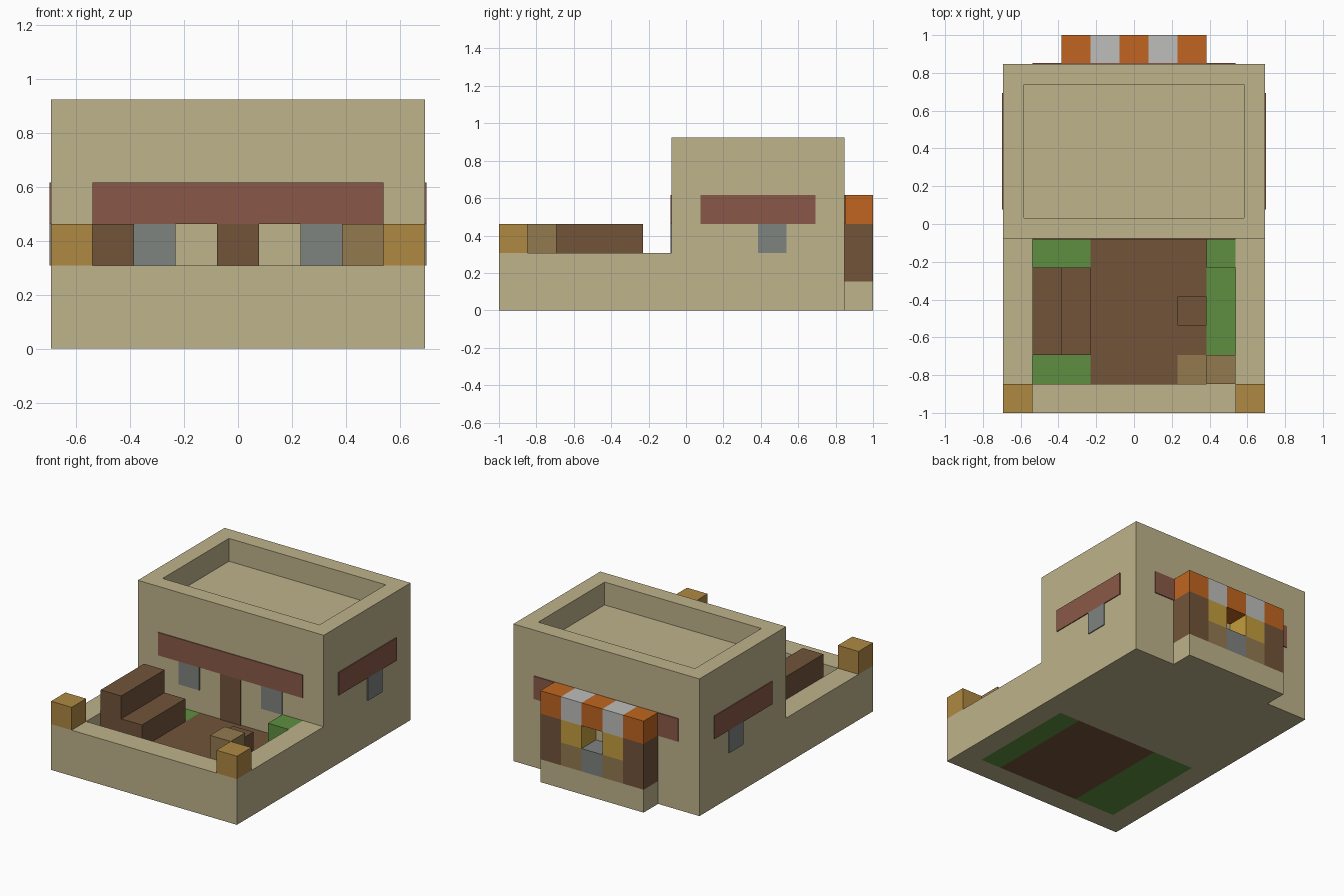
import bpy, bmesh
from mathutils import Vector

cube = bpy.data.objects.get("Cube")
if cube:
    bpy.data.objects.remove(cube, do_unlink=True)

U = 2 / 13          # one block
THIN = 0.04         # plate thickness in blocks


def linear(c):
    c /= 255
    return c / 12.92 if c <= 0.04045 else ((c + 0.055) / 1.055) ** 2.4


def material(name, code):
    rgba = [linear(c) for c in bytes.fromhex(code)] + [1]
    mat = bpy.data.materials.new(name)
    mat.use_nodes = True
    mat.diffuse_color = rgba
    bsdf = mat.node_tree.nodes["Principled BSDF"]
    bsdf.inputs["Base Color"].default_value = rgba
    bsdf.inputs["Roughness"].default_value = 0.9
    return mat


SAND = material("sandstone", "beb38b")
WOOD = material("dark wood", "72543a")
GRASS = material("grass green", "5e8f40")
BRICK = material("brick red", "8a5948")
GREY = material("stone grey", "7f8380")
TAN = material("tan wood", "937a50")
LAMP = material("lamp gold", "af8842")
ORANGE = material("awning orange", "c06520")
WHITE = material("awning white", "bdbdbc")
YELLOW = material("goods yellow", "c49e3e")


def place(x, y, z):
    """Block coordinates, counted from the front right bottom corner."""
    return Vector(((x - 4.5) * U, (y - 6.5) * U, z * U))


def finish(name, bm, mat):
    bmesh.ops.recalc_face_normals(bm, faces=bm.faces)
    mesh = bpy.data.meshes.new(name)
    bm.to_mesh(mesh)
    bm.free()
    mesh.materials.append(mat)
    obj = bpy.data.objects.new(name, mesh)
    bpy.context.collection.objects.link(obj)
    return obj


def prism(name, outline, z0, z1, mat, recess=False):
    bm = bmesh.new()
    base = bm.faces.new([bm.verts.new(place(x, y, z0)) for x, y in outline])
    out = bmesh.ops.extrude_face_region(bm, geom=[base], use_keep_orig=True)
    top = [v for v in out["geom"] if isinstance(v, bmesh.types.BMVert)]
    bmesh.ops.translate(bm, verts=top, vec=(0, 0, (z1 - z0) * U))
    if recess:
        bmesh.ops.recalc_face_normals(bm, faces=bm.faces)
        lid = max(bm.faces, key=lambda f: f.calc_center_median().z)
        bmesh.ops.inset_individual(bm, faces=[lid], thickness=U)
        lid = bmesh.ops.extrude_discrete_faces(bm, faces=[lid])["faces"][0]
        bmesh.ops.translate(bm, verts=lid.verts[:], vec=(0, 0, -U))
    return finish(name, bm, mat)


def box(name, x, y, z, mat, recess=False):
    """Box from three (start, end) ranges in blocks."""
    outline = [(x[0], y[0]), (x[1], y[0]), (x[1], y[1]), (x[0], y[1])]
    return prism(name, outline, *z, mat, recess)


# House with sunken roof, and the U-shaped yard wall
box("house", (0, 9), (6, 12), (0, 6), SAND, recess=True)
prism("yard_wall", [(0, 0), (9, 0), (9, 6), (8, 6), (8, 1), (1, 1), (1, 6), (0, 6)],
      0, 2, SAND)

# Yard floor
box("right_lawn", (1, 3), (1, 6), (0, 1), GRASS)
box("yard_path", (3, 7), (1, 6), (0, 1), WOOD)
box("left_lawn", (7, 8), (1, 6), (0, 1), GRASS)
box("hedge", (7, 8), (5, 6), (1, 2), GRASS)

# Yard furniture
box("bench_back", (1, 2), (2, 5), (1, 3), WOOD)
box("bench_seat", (2, 3), (2, 5), (1, 2), WOOD)
box("stool", (6, 7), (3, 4), (1, 2), WOOD)
box("corner_post", (7, 8), (1, 2), (1, 3), TAN)
box("post_mat", (6, 7), (1, 2), (1, 1 + THIN), TAN)
for side, x in (("right", 0), ("left", 8)):
    box(side + "_lamp", (x, x + 1), (0, 1), (2, 3), LAMP)

# Bands, windows and door as thin plates on the house walls
for side, y in (("front", (6 - THIN, 6)), ("back", (12, 12 + THIN))):
    box(side + "_band", (1, 8), y, (3, 4), BRICK)
for side, x in (("right", (-THIN, 0)), ("left", (9, 9 + THIN))):
    box(side + "_band", x, (7, 11), (3, 4), BRICK)
    box(side + "_side_window", x, (9, 10), (2, 3), GREY)
for side, x in (("right", 2), ("left", 6)):
    box(side + "_front_window", (x, x + 1), (6 - THIN, 6), (2, 3), GREY)
box("door", (4, 5), (6 - THIN, 6), (1, 3), WOOD)

# Market stall on the back wall
BACK = (12, 13)
box("stall_base", (2, 7), BACK, (0, 1), SAND)
for i in range(5):
    box(f"awning_stripe_{i}", (2 + i, 3 + i), BACK, (3, 4), WHITE if i % 2 else ORANGE)
for side, x, goods_x in (("right", 2, 3), ("left", 6, 5)):
    box(side + "_stall_post", (x, x + 1), BACK, (1, 3), WOOD)
    box(side + "_counter", (goods_x, goods_x + 1), BACK, (1, 2), TAN)
    box(side + "_goods", (goods_x, goods_x + 1), BACK, (2, 3), YELLOW)
box("stall_hatch_sill", (4, 5), BACK, (1, 2), GREY)
